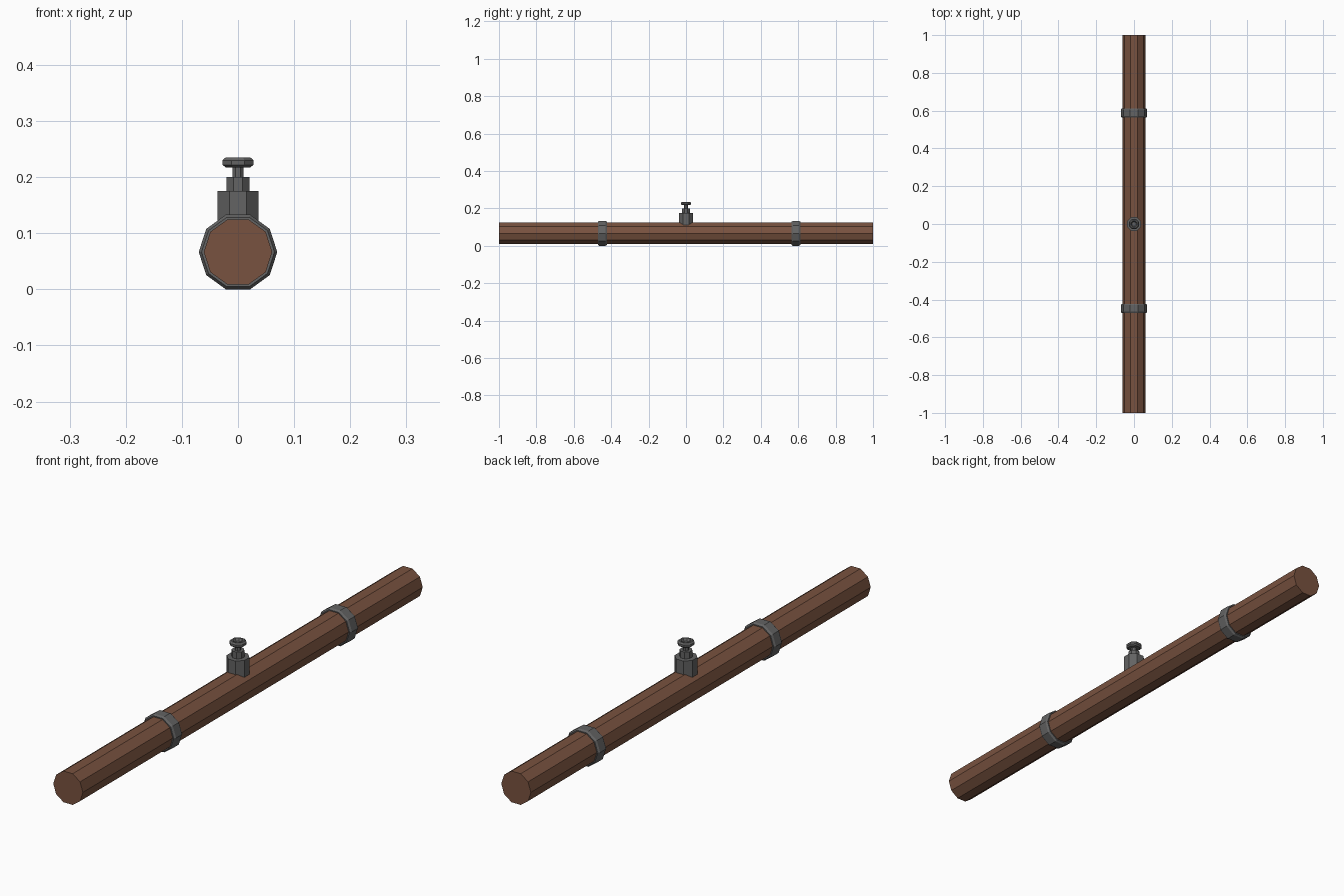
import bpy, math

if "Cube" in bpy.data.objects:
    bpy.data.objects.remove(bpy.data.objects["Cube"])

def material(name, rgb):
    m = bpy.data.materials.new(name)
    m.diffuse_color = (*rgb, 1)
    m.use_nodes = True
    m.node_tree.nodes["Principled BSDF"].inputs["Base Color"].default_value = m.diffuse_color
    return m

rust = material("rust_brown", (0.19, 0.085, 0.05))
iron = material("iron_grey", (0.125, 0.125, 0.125))

def lathe(name, profile, sides, mat, phase=0.0, axis='Z', loc=(0, 0, 0), ring=False):
    """Revolve (radius, height) points; cap the ends, or close into a ring."""
    verts, faces = [], []
    for r, h in profile:
        for i in range(sides):
            a = phase + 2 * math.pi * i / sides
            u, v = r * math.cos(a), r * math.sin(a)
            verts.append((u, v, h) if axis == 'Z' else (u, -h, v))
    n = len(profile)
    for k in range(n if ring else n - 1):
        a, b = k * sides, (k + 1) % n * sides
        for i in range(sides):
            j = (i + 1) % sides
            faces.append((a + i, a + j, b + j, b + i))
    if not ring:
        faces.append(tuple(reversed(range(sides))))
        faces.append(tuple(range((n - 1) * sides, n * sides)))
    me = bpy.data.meshes.new(name)
    me.from_pydata(verts, [], faces)
    me.materials.append(mat)
    ob = bpy.data.objects.new(name, me)
    ob.location = loc
    bpy.context.collection.objects.link(ob)
    return ob

ZC = 0.0666  # pipe axis height

# Main pipe
lathe("pipe", [(0.061, -1), (0.061, 1)], 10, rust, axis='Y', loc=(0, 0, ZC))

# Chamfered collars
for i, y in enumerate((-0.447, 0.588)):
    lathe(f"collar_{i + 1}",
          [(0.059, -0.024), (0.065, -0.024), (0.07, -0.017),
           (0.07, 0.017), (0.065, 0.024), (0.059, 0.024)],
          10, iron, axis='Y', loc=(0, y, ZC), ring=True)

# Valve body, neck and stem
P8 = math.pi / 8
lathe("valve_body", [(0.0395, 0.095), (0.0395, 0.175)], 8, iron, P8)
lathe("valve_neck", [(0.022, 0.174), (0.022, 0.2)], 8, iron, P8)
lathe("valve_stem", [(0.011, 0.199), (0.011, 0.222)], 8, iron, P8)

# Hand wheel: rounded rim with a dished top
lathe("hand_wheel",
      [(0.023, 0.217), (0.030, 0.222), (0.030, 0.230), (0.024, 0.235),
       (0.018, 0.235), (0.012, 0.226)], 8, iron, P8)
